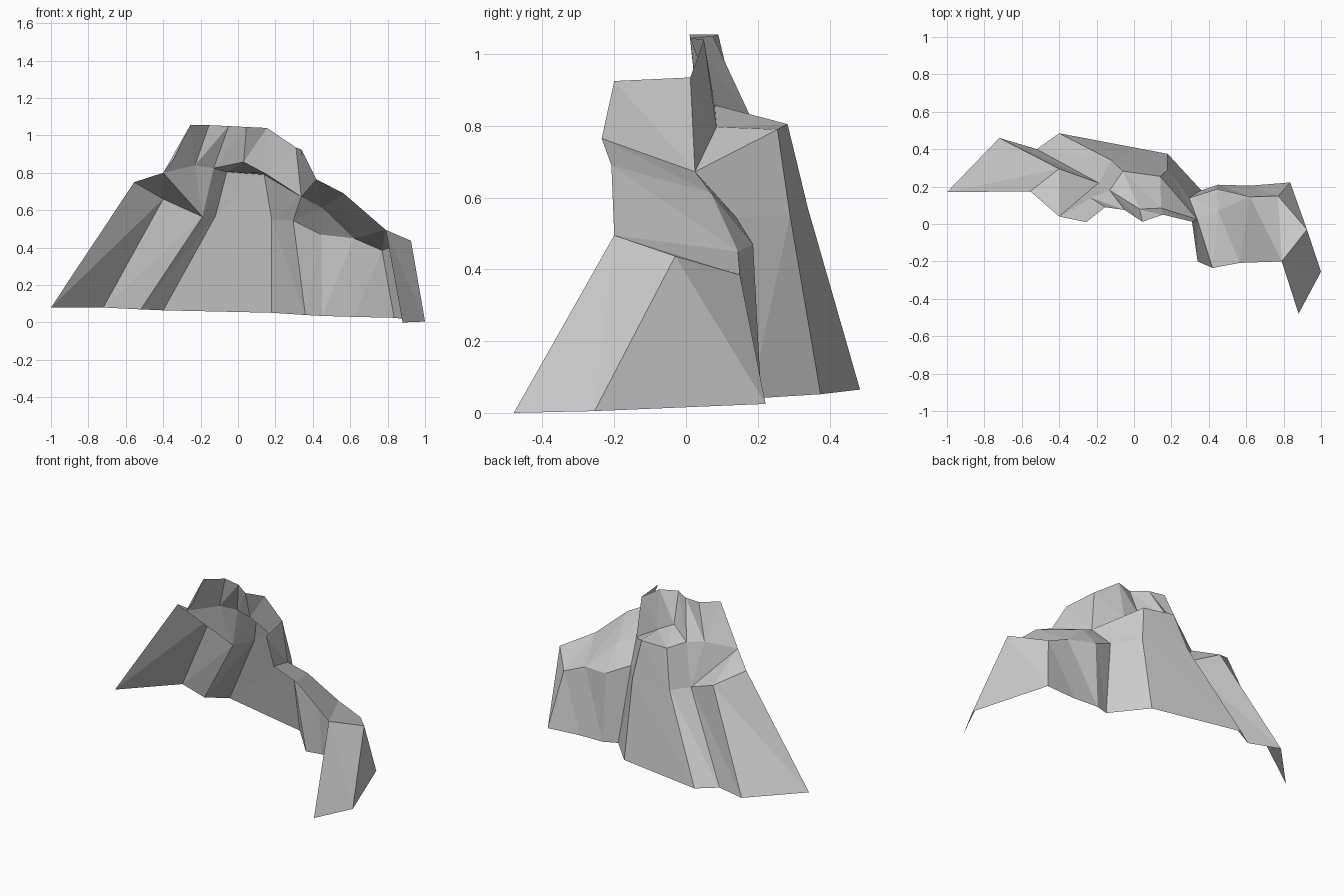
import bpy
import bmesh
from mathutils import Vector

if "Cube" in bpy.data.objects:
    bpy.data.objects.remove(bpy.data.objects["Cube"])


def rail(*points):
    return [Vector(p) for p in points]


def band(name, lower, upper, flips=()):
    """Flat-faceted open strip between two rails; repeated points make triangles."""
    bm = bmesh.new()
    cache = {}

    def vert(p):
        key = tuple(p)
        if key not in cache:
            cache[key] = bm.verts.new(p)
        return cache[key]

    for i in range(len(lower) - 1):
        a, b, c, d = (vert(p) for p in (lower[i], upper[i], upper[i + 1], lower[i + 1]))
        tris = [(a, b, d), (b, c, d)] if i in flips else [(a, b, c), (a, c, d)]
        for tri in tris:
            if len(set(tri)) == 3:
                bm.faces.new(tri)
    mesh = bpy.data.meshes.new(name)
    bm.to_mesh(mesh)
    bm.free()
    obj = bpy.data.objects.new(name, mesh)
    bpy.context.collection.objects.link(obj)


# Ground outline along the rear of the cliff, left to right
foot_left = rail((-1, .17, .08), (-.72, .46, .08), (-.52, .40, .07),
                 (-.40, .485, .065), (.18, .375, .052), (.36, .18, .04))
foot_right = [foot_left[-1]] + rail((.45, .21, .035), (.62, .205, .03),
                                    (.835, .222, .025), (1, -.255, .005), (.88, -.48, 0))

# Brow: top of the lower walls
brow_left = rail((-.555, .175, .75), (-.40, .295, .66), (-.19, .22, .565),
                 (-.12, .34, .57), (.18, .29, .55), (.295, .14, .545))
brow_right = [brow_left[-1]] + rail((.445, .187, .47), (.62, .145, .45),
                                    (.77, .15, .385), (.925, -.03, .437), (.79, -.20, .495))

# Shelf corners and notch beside the crown
spur, nook, ledge_end = rail((-.40, .04, .80), (-.23, .14, .84), (-.13, .18, .825))
ledge_l, ledge_r = rail((-.06, .283, .805), (.14, .255, .79))
crown_l, crown_r = rail((.03, .08, .858), (.145, .085, .797))
notch, step = rail((.338, .025, .672), (.45, .07, .613))

# Crown rim and right shoulder rim
rim = rail((-.345, .03, .87), (-.255, .01, 1.055), (-.155, .09, 1.055),
           (-.05, .075, 1.05), (.045, .012, 1.045), (.155, .05, 1.04), (.31, .012, .935))
shoulder = rail((.34, -.20, .925), (.42, -.235, .765), (.565, -.208, .69))

# Lower walls
band("left_lower_cliff", foot_left, brow_left, flips=(4,))
band("right_lower_cliff", foot_right, brow_right)

# Middle walls rising from the brow to the shelf
m = brow_left
band("middle_cliff", [m[0], m[1], m[2], m[2], m[2], m[3], m[4], m[5]],
     [spur, spur, spur, nook, ledge_end, ledge_l, ledge_r, notch])
band("right_step", brow_right[:3], [notch, step, step])

# Flat ledge under the crown
band("rear_ledge", [ledge_end, ledge_l, ledge_r, notch],
     [ledge_end, crown_l, crown_r, crown_r])

# Upper crown walls
band("crown_cliff", [spur, nook, nook, ledge_end, crown_l, crown_r, notch], rim)

# Sloping right shoulder
tip = brow_right[5]
band("right_shoulder", [rim[-1], notch, step, brow_right[2], brow_right[3], brow_right[4]],
     shoulder + [tip, tip, tip], flips=(0, 1, 2))
